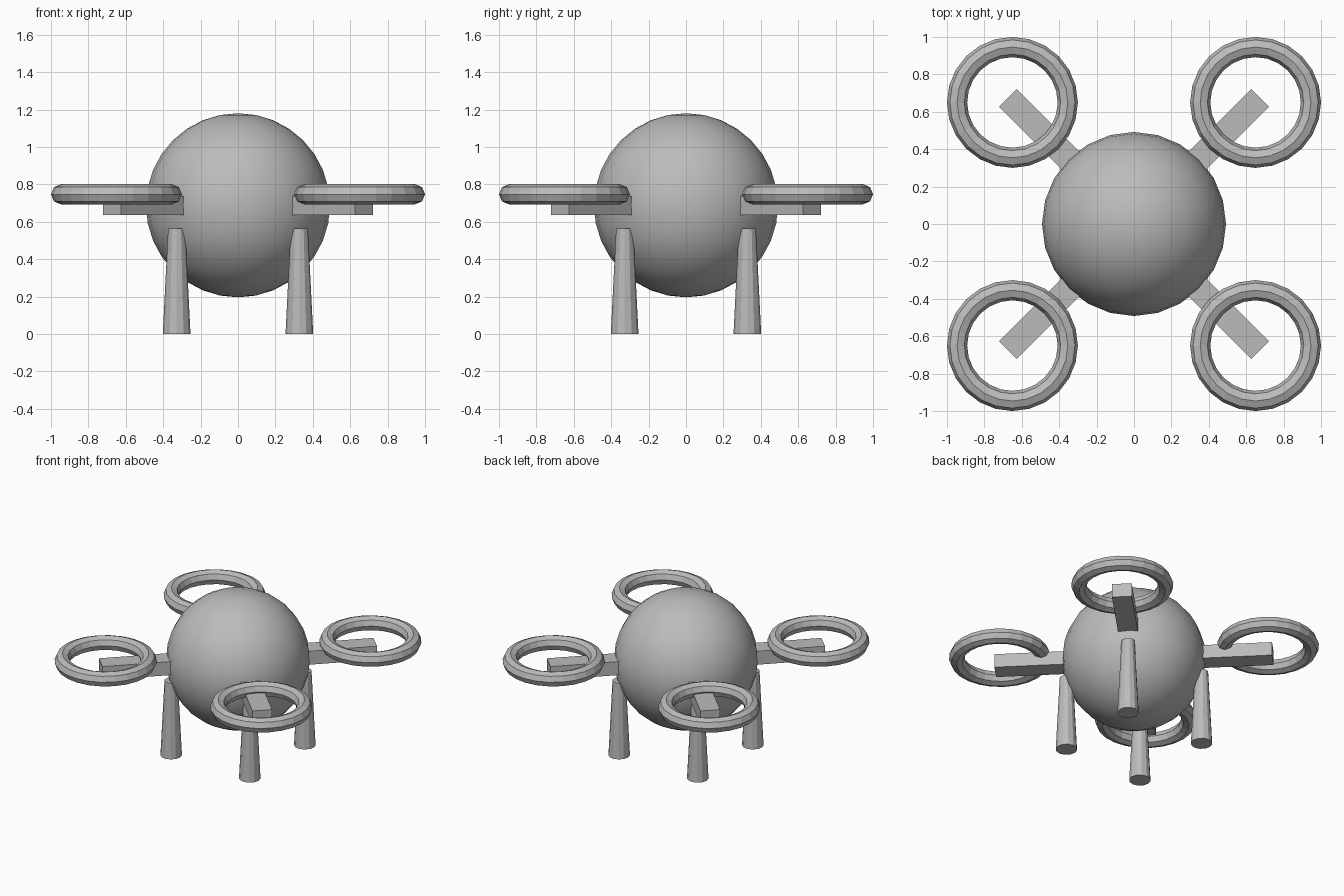
import bpy, math
from mathutils import Matrix

cube = bpy.data.objects.get("Cube")
if cube:
    bpy.data.objects.remove(cube, do_unlink=True)

grey = bpy.data.materials.new("plain grey")
grey.use_nodes = True
colour = (0.5, 0.5, 0.5, 1)
grey.diffuse_color = colour
grey.node_tree.nodes["Principled BSDF"].inputs["Base Color"].default_value = colour


def finish(name):
    obj = bpy.context.object
    obj.name = name
    obj.data.materials.append(grey)
    return obj


# Round body
bpy.ops.mesh.primitive_uv_sphere_add(segments=24, ring_count=16, radius=0.492,
                                     location=(0, 0, 0.688))
finish("body")
bpy.ops.object.shade_smooth()

# One arm, rotor ring and leg at each corner
corners = {"back_left": (1, 1), "back_right": (-1, 1),
           "front_right": (-1, -1), "front_left": (1, -1)}
ARM_START, ARM_END = 0.3, 0.953

for corner, (sx, sy) in corners.items():
    # Arm, running out along the diagonal from inside the body
    bpy.ops.mesh.primitive_cube_add(size=1)
    arm = finish("arm_" + corner)
    arm.data.transform(
        Matrix.Rotation(math.atan2(sy, sx), 4, "Z")
        @ Matrix.Translation(((ARM_START + ARM_END) / 2, 0, 0.686))
        @ Matrix.Diagonal((ARM_END - ARM_START, 0.136, 0.102, 1)))

    # Rotor ring
    bpy.ops.mesh.primitive_torus_add(
        major_segments=24, minor_segments=8, major_radius=0.296,
        minor_radius=0.054, location=(0.65 * sx, 0.65 * sy, 0.747))
    finish("rotor_ring_" + corner)
    bpy.ops.object.shade_flat()

    # Tapered leg
    bpy.ops.mesh.primitive_cone_add(
        vertices=12, radius1=0.074, radius2=0.046, depth=0.563,
        location=(0.328 * sx, 0.328 * sy, 0.563 / 2))
    finish("leg_" + corner)
